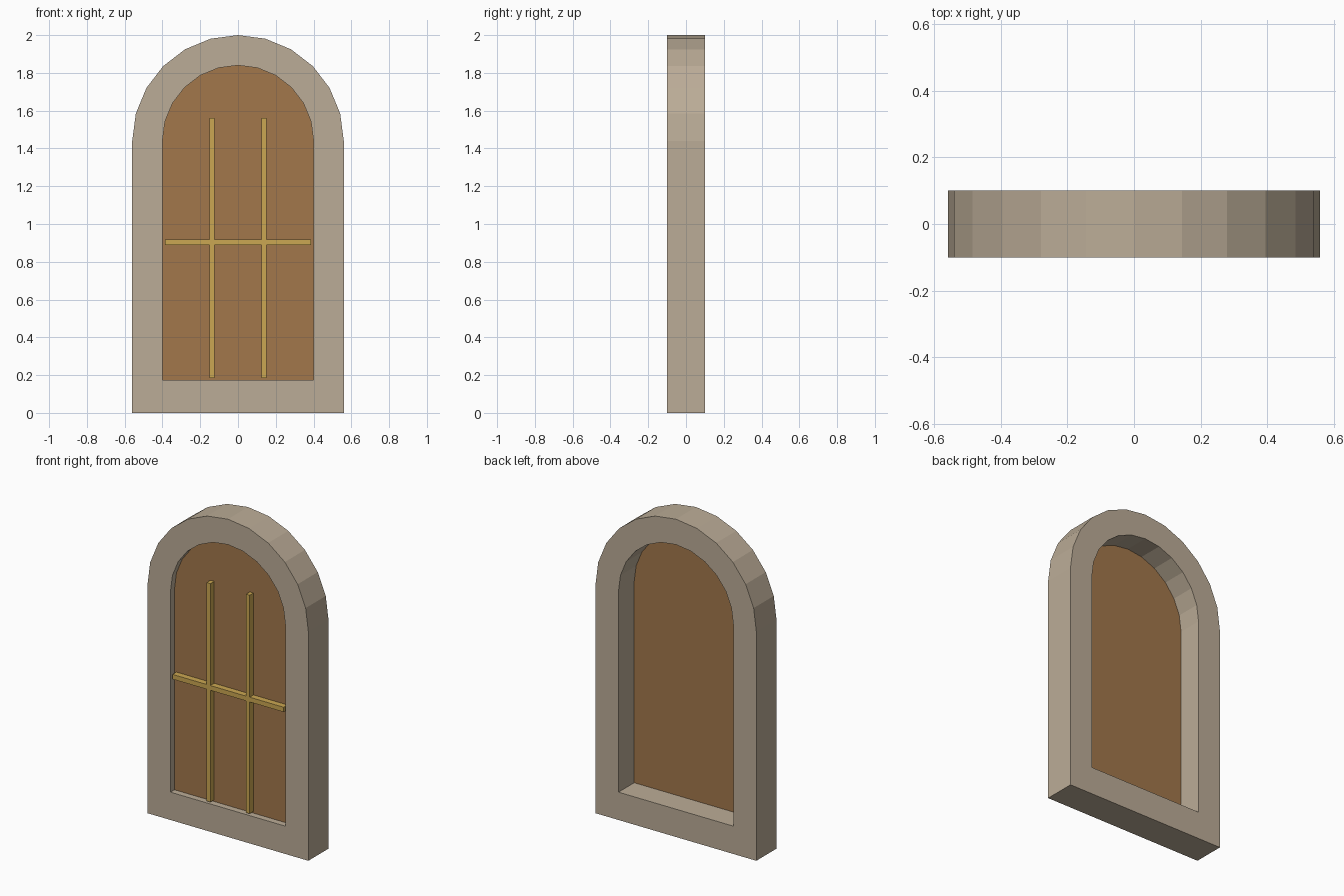
import bpy
import bmesh
from math import cos, sin, pi

SPRING = 1.44      # height where the arch begins
SEGMENTS = 12
HALF_DEPTH = 0.10
PANEL_Y = -0.06

cube = bpy.data.objects.get("Cube")
if cube:
    bpy.data.objects.remove(cube, do_unlink=True)


def material(name, rgb):
    mat = bpy.data.materials.new(name)
    mat.use_nodes = True
    colour = (*rgb, 1)
    mat.diffuse_color = colour
    mat.node_tree.nodes["Principled BSDF"].inputs["Base Color"].default_value = colour
    return mat


def finish(name, bm, mat):
    bmesh.ops.recalc_face_normals(bm, faces=bm.faces)
    mesh = bpy.data.meshes.new(name)
    bm.to_mesh(mesh)
    bm.free()
    mesh.materials.append(mat)
    obj = bpy.data.objects.new(name, mesh)
    bpy.context.collection.objects.link(obj)
    return obj


def arch_loop(bm, radius, bottom, y):
    """Round-headed outline, from the bottom on +x over the top to -x."""
    points = [(radius, bottom)]
    for i in range(SEGMENTS + 1):
        a = pi * i / SEGMENTS
        points.append((radius * cos(a), SPRING + radius * sin(a)))
    points.append((-radius, bottom))
    return [bm.verts.new((x, y, z)) for x, z in points]


def bridge(bm, a, b):
    for i in range(len(a)):
        j = (i + 1) % len(a)
        bm.faces.new((a[i], a[j], b[j], b[i]))


def bar(name, x, z, width, height, mat):
    front = -0.098
    bm = bmesh.new()
    bmesh.ops.create_cube(bm, size=1)
    bmesh.ops.scale(bm, vec=(width, PANEL_Y - front, height), verts=bm.verts)
    bmesh.ops.translate(bm, vec=(x, (PANEL_Y + front) / 2, z), verts=bm.verts)
    return finish(name, bm, mat)


stone = material("warm grey stone", (0.50, 0.415, 0.31))
wood = material("brown wood", (0.36, 0.185, 0.07))
brass = material("golden brass", (0.60, 0.39, 0.085))

# Stone surround with an arched opening
bm = bmesh.new()
loops = [arch_loop(bm, 0.56, 0, -HALF_DEPTH),
         arch_loop(bm, 0.56, 0, HALF_DEPTH),
         arch_loop(bm, 0.40, 0.175, HALF_DEPTH),
         arch_loop(bm, 0.40, 0.175, -HALF_DEPTH)]
for k in range(4):
    bridge(bm, loops[k], loops[(k + 1) % 4])
finish("arched_frame", bm, stone)

# Thin wooden panel filling the opening near the front
bm = bmesh.new()
front = arch_loop(bm, 0.40, 0.175, PANEL_Y)
back = arch_loop(bm, 0.40, 0.175, PANEL_Y + 0.004)
bridge(bm, front, back)
bm.faces.new(front)
bm.faces.new(back)
finish("arched_panel", bm, wood)

# Glazing bars on the front of the panel
for side, x in (("right", -0.137), ("left", 0.137)):
    bar(side + "_upright_bar", x, 0.873, 0.026, 1.375, brass)
bar("cross_bar", 0, 0.904, 0.774, 0.03, brass)
